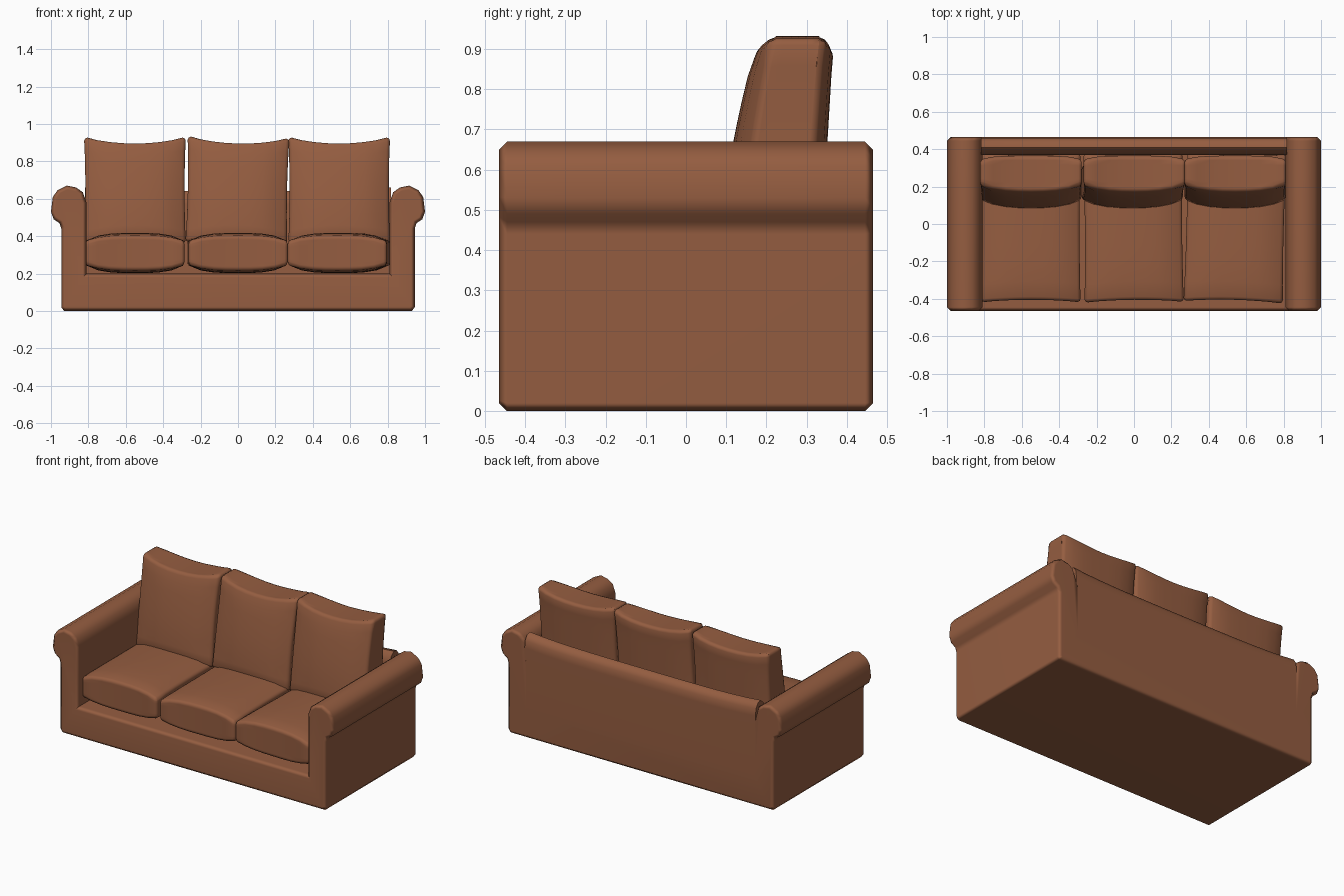
import bpy, bmesh, math
from mathutils import Matrix, Vector

if "Cube" in bpy.data.objects:
    bpy.data.objects.remove(bpy.data.objects["Cube"])

leather = bpy.data.materials.new("brown leather")
leather.diffuse_color = (0.30, 0.11, 0.052, 1)
leather.use_nodes = True
leather.node_tree.nodes["Principled BSDF"].inputs["Base Color"].default_value = leather.diffuse_color


def finish(name, bm, angle=50):
    bmesh.ops.recalc_face_normals(bm, faces=bm.faces)
    me = bpy.data.meshes.new(name)
    bm.to_mesh(me)
    bm.free()
    me.materials.append(leather)
    me.shade_smooth()
    me.set_sharp_from_angle(angle=math.radians(angle))
    ob = bpy.data.objects.new(name, me)
    bpy.context.collection.objects.link(ob)
    return ob


def weight_normals(ob):
    mod = ob.modifiers.new("normals", 'WEIGHTED_NORMAL')
    mod.keep_sharp = True


# Frame: U-shaped front outline with rolled arms, extruded front to back
half = [(0.93, 0), (0.945, 0.02), (0.945, 0.44), (0.955, 0.47), (0.985, 0.49),
        (1.0, 0.53), (0.99, 0.61), (0.965, 0.645), (0.915, 0.67), (0.865, 0.66),
        (0.83, 0.635), (0.81, 0.58), (0.81, 0.2)]
outline = half + [(-x, z) for x, z in reversed(half)]
D = 0.465
bm = bmesh.new()
face = bm.faces.new([bm.verts.new((x, -D, z)) for x, z in outline])
ext = bmesh.ops.extrude_face_region(bm, geom=[face], use_keep_orig=True)
for v in ext["geom"]:
    if isinstance(v, bmesh.types.BMVert):
        v.co.y = D


def rim(e):
    a, b = e.verts[0].co, e.verts[1].co
    if abs(a.y - b.y) > 0.01:
        return False
    inner = max(abs(a.x), abs(b.x)) < 0.82 and min(a.z, b.z) > 0.1
    return not (a.y > 0 and inner)      # keep flush where the back joins


bmesh.ops.recalc_face_normals(bm, faces=bm.faces)
bmesh.ops.bevel(bm, geom=[e for e in bm.edges if rim(e)], offset=0.02,
                segments=1, profile=0.5, affect='EDGES', clamp_overlap=False)
weight_normals(finish("frame_with_arms", bm))

# Back panel: rounded profile swept along x, top rising gently to the arms
prof = [(0.37, 0.195), (0.37, 0.57), (0.382, 0.615), (0.41, 0.64), (0.44, 0.635),
        (0.46, 0.605), (0.465, 0.56), (0.465, 0.195)]
bm = bmesh.new()
N = 16
rings = []
for i in range(N + 1):
    x = -0.818 + 1.636 * i / N
    lift = 0.02 * (abs(x) / 0.82) ** 4
    rings.append([bm.verts.new((x, y, z + (lift if z > 0.5 else 0))) for y, z in prof])
for r, s in zip(rings, rings[1:]):
    for k in range(len(prof)):
        j = (k + 1) % len(prof)
        bm.faces.new((r[k], r[j], s[j], s[k]))
bm.faces.new(rings[0])
bm.faces.new(rings[-1])
weight_normals(finish("back_panel", bm))


# Cushions: subdivided cube shaped by a rule, with softened edges
def cushion(name, shape, pivot, turn):
    bm = bmesh.new()
    bmesh.ops.create_cube(bm, size=2)
    bmesh.ops.subdivide_edges(bm, edges=bm.edges, cuts=7, use_grid_fill=True)
    hard = [e for e in bm.edges if len(e.link_faces) == 2 and e.calc_face_angle() > 1]
    for v in bm.verts:
        v.co = shape(*v.co)
    bmesh.ops.bevel(bm, geom=hard, offset=0.022, segments=2, profile=0.5,
                    affect='EDGES', clamp_overlap=True)
    bmesh.ops.transform(bm, matrix=turn, space=Matrix.Translation(-Vector(pivot)),
                        verts=bm.verts)
    return finish(name, bm, 60)


def seat_shape(cx):
    def f(u, v, w):
        t = (1 - 0.32 * abs(u) ** 3) * (1 - 0.12 * v ** 4)
        x = cx + 0.265 * u * (1 - 0.02 * (1 - v * v))
        y = -0.02 + 0.385 * v + 0.012 * u * u * v
        return Vector((x, y, 0.31 + 0.108 * w * t))
    return f


def back_shape(cx):
    def f(u, v, w):
        h = (v + 1) / 2                                  # 0 bottom, 1 top
        x = cx + 0.265 * u * (1 + 0.025 * v * v)
        z = 0.645 + 0.25 * v + 0.032 * u * u * v         # pulled-out corners
        front = 0.085 + 0.085 * h ** 1.6
        rear = 0.335 + 0.03 * h
        mid, thick = (front + rear) / 2, (rear - front) / 2
        t = 1 - 0.28 * abs(u) ** 3
        return Vector((x, mid + 0.01 * u * u + thick * w * t, z))
    # cube axes: x is width, y is thickness, z is height
    return lambda a, b, c: f(a, c, b)


for side, cx, yaw, roll in (("left", -0.551, 0, 0), ("middle", -0.003, 0.5, 1.2),
                            ("right", 0.541, -1.5, 0)):
    cushion("seat_cushion_" + side, seat_shape(cx), (cx, 0, 0.3),
            Matrix.Rotation(math.radians(yaw), 4, 'Z'))
    cushion("back_cushion_" + side, back_shape(cx), (cx, 0.2, 0.65),
            Matrix.Rotation(math.radians(roll), 4, 'Y'))
